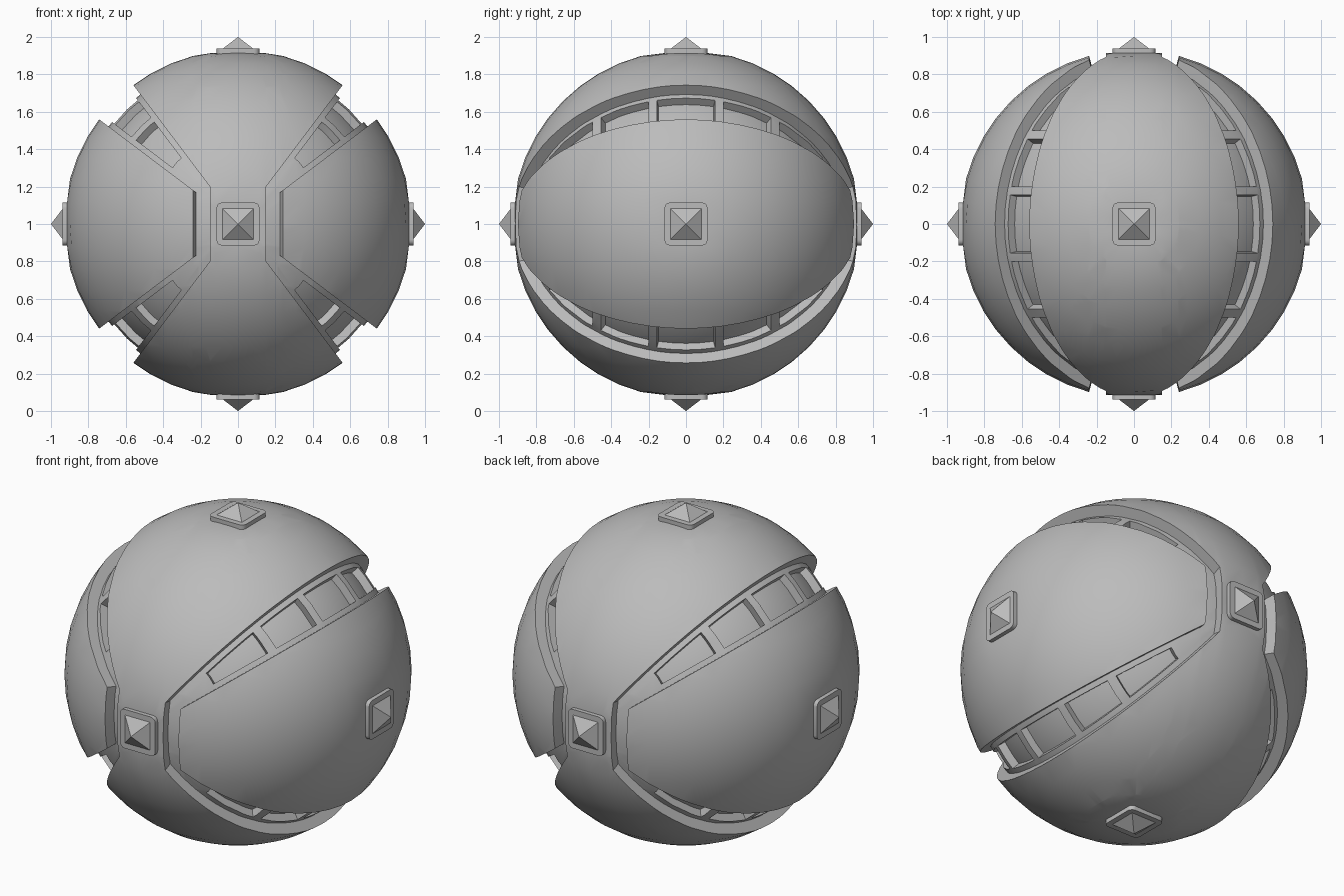
import bpy
import bmesh
from math import radians, sin, cos
from mathutils import Vector

old = bpy.data.objects.get("Cube")
if old:
    bpy.data.objects.remove(old, do_unlink=True)

grey = bpy.data.materials.new("plain_grey")
grey.use_nodes = True
GREY = (0.5, 0.5, 0.5, 1)
grey.diffuse_color = GREY
grey.node_tree.nodes["Principled BSDF"].inputs["Base Color"].default_value = GREY

CENTRE = Vector((0, 0, 1))
LOW, HIGH = radians(37), radians(53)      # channel limits around the y axis
MARGIN = 0.03                             # frame border beside the windows
WINDOWS = [(0, 0.155), (0.2, 0.455), (0.5, 0.73)]


def finish(bm, name):
    mesh = bpy.data.meshes.new(name)
    bm.to_mesh(mesh)
    bm.free()
    obj = bpy.data.objects.new(name, mesh)
    bpy.context.collection.objects.link(obj)
    mesh.materials.append(grey)
    obj.location = CENTRE
    bpy.ops.object.select_all(action='DESELECT')
    obj.select_set(True)
    bpy.context.view_layer.objects.active = obj
    bpy.ops.object.shade_smooth_by_angle(angle=radians(30))
    return obj


def sphere(radius):
    bm = bmesh.new()
    bmesh.ops.create_uvsphere(bm, u_segments=48, v_segments=24, radius=radius)
    return bm


def cut(bm, point, normal):
    bmesh.ops.bisect_plane(bm, geom=bm.verts[:] + bm.edges[:] + bm.faces[:],
                           dist=1e-5, plane_co=point, plane_no=normal)


def wedge_cuts(bm, offsets):
    for a in (LOW, -LOW, HIGH, -HIGH):
        n = Vector((sin(a), 0, -cos(a)))
        for d in offsets:
            cut(bm, n * d, n)


def shell(bm, keep, inner_scale):
    """Keep the faces that pass the rule and thicken them inward."""
    drop = [f for f in bm.faces if not keep(f.calc_center_median())]
    bmesh.ops.delete(bm, geom=drop, context='FACES')
    new = bmesh.ops.extrude_face_region(bm, geom=bm.faces[:], use_keep_orig=True)
    verts = [g for g in new["geom"] if isinstance(g, bmesh.types.BMVert)]
    bmesh.ops.scale(bm, vec=(inner_scale,) * 3, verts=verts)
    bmesh.ops.recalc_face_normals(bm, faces=bm.faces[:])


def above_low(p):
    return abs(p.z) * cos(LOW) - abs(p.x) * sin(LOW)


def below_high(p):
    return abs(p.x) * sin(HIGH) - abs(p.z) * cos(HIGH)


def in_window(p):
    return (above_low(p) > MARGIN and below_high(p) > MARGIN
            and any(a < abs(p.y) < b for a, b in WINDOWS))


# Outer armour: one top-to-bottom band and two side panels
def armour(name, keep):
    bm = sphere(0.93)
    wedge_cuts(bm, [0])
    for x in (-0.24, -0.15, 0.15, 0.24):
        cut(bm, (x, 0, 0), (1, 0, 0))
    for v in bm.verts:                    # slight flats under the studs
        v.co = [max(-0.913, min(0.913, c)) for c in v.co]
    shell(bm, keep, 0.925)
    finish(bm, name)


armour("main_band", lambda p: abs(p.x) < 0.15 or below_high(p) < 0)
armour("left_panel", lambda p: p.x > 0.24 and above_low(p) < 0)
armour("right_panel", lambda p: p.x < -0.24 and above_low(p) < 0)

# Recessed frame with rows of windows, over a plain core
bm = sphere(0.867)
wedge_cuts(bm, [-MARGIN, MARGIN])
for y in {e for w in WINDOWS for e in w if e}:
    for s in (-1, 1):
        cut(bm, (0, s * y, 0), (0, 1, 0))
shell(bm, lambda p: not in_window(p), 0.94)
finish(bm, "window_frame")
finish(sphere(0.822), "inner_core")


# Six pyramid studs on rounded square plates
def stud(name, direction):
    bm = bmesh.new()
    bmesh.ops.create_cube(bm, size=1)
    for v in bm.verts:
        v.co = (v.co.x * 0.23, v.co.y * 0.23, 0.915 + v.co.z * 0.044)
    upright = [e for e in bm.edges if abs(e.verts[0].co.z - e.verts[1].co.z) > 0.01]
    bmesh.ops.bevel(bm, geom=upright, offset=0.03, segments=4, profile=0.5,
                    affect='EDGES')
    cone = bmesh.ops.create_cone(bm, cap_ends=True, segments=4, radius1=0.12,
                                 radius2=0, depth=0.065)
    turn = Vector((1, 1, 0)).to_track_quat('X', 'Z').to_matrix()
    flat = all(abs(abs(v.co.x) - abs(v.co.y)) < 0.01 for v in cone["verts"])
    if not flat:
        bmesh.ops.rotate(bm, verts=cone["verts"], cent=(0, 0, 0), matrix=turn)
    bmesh.ops.translate(bm, verts=cone["verts"], vec=(0, 0, 0.9675))
    bmesh.ops.recalc_face_normals(bm, faces=bm.faces[:])
    obj = finish(bm, name)
    obj.rotation_mode = 'QUATERNION'
    obj.rotation_quaternion = Vector(direction).to_track_quat('Z', 'Y')


for axis, names in enumerate((("right", "left"), ("front", "back"), ("bottom", "top"))):
    for sign, side in zip((-1, 1), names):
        d = [0, 0, 0]
        d[axis] = sign
        stud(side + "_stud", d)
